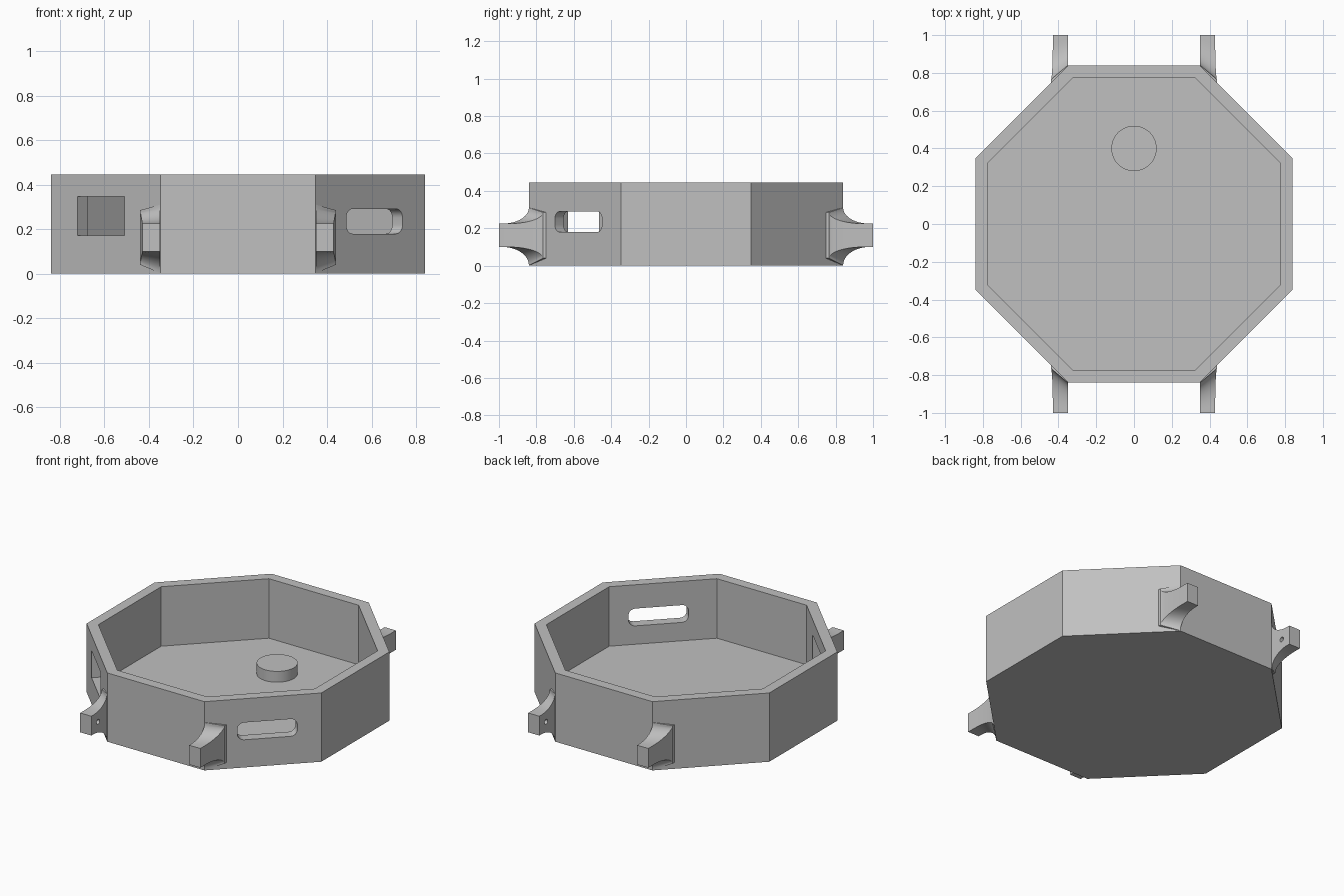
import bpy, bmesh, math
from mathutils import Matrix

cube = bpy.data.objects.get("Cube")
if cube:
    bpy.data.objects.remove(cube, do_unlink=True)

grey = bpy.data.materials.new("light_grey")
grey.use_nodes = True
colour = (0.53, 0.53, 0.53, 1)
grey.diffuse_color = colour
grey.node_tree.nodes["Principled BSDF"].inputs["Base Color"].default_value = colour

APOTHEM, WALL, HEIGHT, FLOOR = 0.84, 0.065, 0.445, 0.06


def make(name, bm):
    bmesh.ops.recalc_face_normals(bm, faces=bm.faces)
    mesh = bpy.data.meshes.new(name)
    bm.to_mesh(mesh)
    bm.free()
    mesh.materials.append(grey)
    obj = bpy.data.objects.new(name, mesh)
    bpy.context.collection.objects.link(obj)
    return obj


def cut(obj, cutter):
    mod = obj.modifiers.new("cut", "BOOLEAN")
    mod.operation, mod.solver, mod.object = "DIFFERENCE", "EXACT", cutter
    bpy.ops.object.select_all(action="DESELECT")
    bpy.context.view_layer.objects.active = obj
    obj.select_set(True)
    bpy.ops.object.modifier_apply(modifier="cut")
    bpy.data.objects.remove(cutter, do_unlink=True)


def smooth(obj):
    bpy.ops.object.select_all(action="DESELECT")
    bpy.context.view_layer.objects.active = obj
    obj.select_set(True)
    bpy.ops.object.shade_smooth_by_angle(angle=math.radians(30))


def cylinder(name, radius, depth, matrix, segments):
    bm = bmesh.new()
    bmesh.ops.create_cone(bm, cap_ends=True, segments=segments, radius1=radius,
                          radius2=radius, depth=depth, matrix=matrix)
    return make(name, bm)


def wall_cutter(name, x, y, z, length, height, turn, radius):
    # box across a diagonal wall, optionally with rounded corners
    bm = bmesh.new()
    bmesh.ops.create_cube(bm, size=1, matrix=Matrix.Diagonal((length, 0.24, height, 1)))
    if radius:
        through = [e for e in bm.edges if abs(e.verts[0].co.y - e.verts[1].co.y) > 0.1]
        bmesh.ops.bevel(bm, geom=through, offset=radius, segments=6,
                        profile=0.5, affect="EDGES")
    bm.transform(Matrix.Translation((x, y, z)) @ Matrix.Rotation(turn, 4, "Z"))
    return make(name, bm)


# Octagonal open tray
bm = bmesh.new()


def ring(apothem, z):
    r = apothem / math.cos(math.pi / 8)
    angles = [math.pi / 8 + i * math.pi / 4 for i in range(8)]
    return [bm.verts.new((r * math.cos(a), r * math.sin(a), z)) for a in angles]


rings = [ring(APOTHEM, 0), ring(APOTHEM, HEIGHT),
         ring(APOTHEM - WALL, HEIGHT), ring(APOTHEM - WALL, FLOOR)]
for low, high in zip(rings, rings[1:]):
    for i in range(8):
        j = (i + 1) % 8
        bm.faces.new((low[i], low[j], high[j], high[i]))
bm.faces.new(rings[0])
bm.faces.new(rings[-1])
tray = make("octagonal_tray", bm)

# Rounded slot and rectangular window through the front diagonal walls
turn = math.pi / 4
cut(tray, wall_cutter("slot_cutter", 0.614, -0.576, 0.235, 0.357, 0.112, turn, 0.04))
cut(tray, wall_cutter("window_cutter", -0.617, -0.573, 0.258, 0.30, 0.175, -turn, 0))
smooth(tray)

# Round post on the floor
post = cylinder("floor_post", 0.12, 0.09, Matrix.Translation((0, 0.4, FLOOR + 0.025)), 48)
smooth(post)


# Flared lugs with a blind pin hole in the inner side
def lug(name, sx, sy):
    bm = bmesh.new()
    low, high, steps = 0.10, 0.225, 12

    def station(y_in, y_out, x_out, rise_in, rise_out, drop_in, drop_out):
        corners = ((0.35, y_in, high + rise_in), (x_out, y_out, high + rise_out),
                   (x_out, y_out, low - drop_out), (0.35, y_in, low - drop_in))
        return [bm.verts.new((sx * x, sy * y, z)) for x, y, z in corners]

    rows = [station(1, 1, 0.43, 0, 0, 0, 0)]
    for k in range(steps + 1):
        a = k / steps * math.pi / 2
        s, c = math.sin(a), 1 - math.cos(a)
        rows.append(station(0.98 - 0.14 * s, 0.95 - 0.185 * s, 0.43 + 0.01 * c,
                            0.085 * c, 0.06 * c, 0.098 * c, 0.06 * c))
    rows.append(station(0.81, 0.735, 0.44, 0.085, 0.06, 0.098, 0.06))
    for a, b in zip(rows, rows[1:]):
        for i in range(4):
            j = (i + 1) % 4
            bm.faces.new((a[i], a[j], b[j], b[i]))
    bm.faces.new(rows[0])
    bm.faces.new(rows[-1])
    obj = make(name, bm)
    place = Matrix.Translation((sx * 0.36, sy * 0.93, 0.1625))
    cut(obj, cylinder("pin_cutter", 0.016, 0.08,
                      place @ Matrix.Rotation(math.pi / 2, 4, "Y"), 20))
    smooth(obj)


for end, sy in (("front", -1), ("back", 1)):
    for side, sx in (("left", 1), ("right", -1)):
        lug(f"{end}_{side}_lug", sx, sy)
